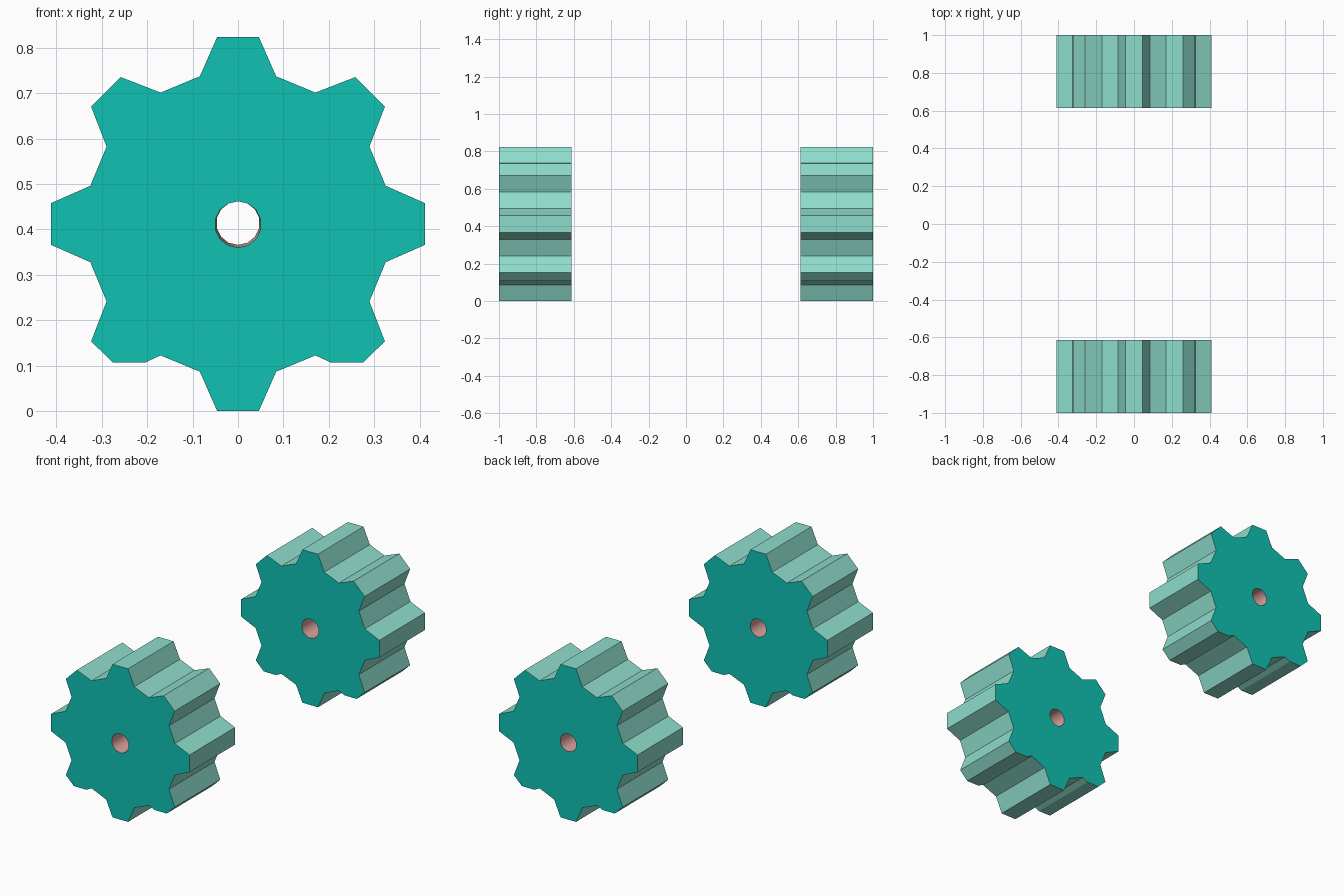
import bpy, bmesh
from math import sin, cos, radians, pi

if "Cube" in bpy.data.objects:
    bpy.data.objects.remove(bpy.data.objects["Cube"])

CZ = 0.412                      # axle height
TIP, ROOT, CUT = 0.414, 0.336, 0.107


def material(name, rgb):
    m = bpy.data.materials.new(name)
    m.diffuse_color = (*rgb, 1)
    m.use_nodes = True
    m.node_tree.nodes["Principled BSDF"].inputs["Base Color"].default_value = m.diffuse_color
    return m


MATS = [material("teal_face", (0.005, 0.54, 0.45)),
        material("pale_teal_teeth", (0.27, 0.72, 0.60)),
        material("pink_bore", (0.72, 0.36, 0.33))]


def polar(r, deg):
    return r * sin(radians(deg)), CZ + r * cos(radians(deg))


def gear_profile():
    pts = []
    for i in range(8):
        a = i * 45
        tooth = [polar(ROOT, a - 14.5), polar(TIP, a - 6.4),
                 polar(TIP, a + 6.4), polar(ROOT, a + 14.5)]
        # the two lower diagonal teeth have a clipped corner
        if i == 3:
            tooth[2:3] = [(0.276, CUT), (0.204, CUT)]
        if i == 5:
            tooth[1:2] = [(-0.204, CUT), (-0.276, CUT)]
        pts += tooth
    return pts


def bore_profile(r, z, n=14):
    return [(r * sin(2 * pi * k / n), z + r * cos(2 * pi * k / n)) for k in range(n)]


def make_gear(name, y0, y1):
    bm = bmesh.new()

    def loop(pts, y):
        vs = [bm.verts.new((x, y, z)) for x, z in pts]
        return vs, [bm.edges.new((vs[i - 1], vs[i])) for i in range(len(vs))]

    def wall(a, b, mat, smooth):
        for i in range(len(a)):
            f = bm.faces.new((a[i - 1], a[i], b[i], b[i - 1]))
            f.material_index, f.smooth = mat, smooth

    outer = [loop(gear_profile(), y) for y in (y0, y1)]
    # bore narrows slightly towards the back
    bore = [loop(bore_profile(0.051, 0.411), y0), loop(bore_profile(0.048, 0.414), y1)]
    # end faces with the hole left open
    for k in (0, 1):
        bmesh.ops.triangle_fill(bm, use_beauty=True, edges=outer[k][1] + bore[k][1])
    # toothed rim and bore wall
    wall(outer[0][0], outer[1][0], 1, False)
    wall(bore[0][0], bore[1][0], 2, True)
    bmesh.ops.recalc_face_normals(bm, faces=bm.faces[:])
    me = bpy.data.meshes.new(name)
    bm.to_mesh(me)
    bm.free()
    for m in MATS:
        me.materials.append(m)
    ob = bpy.data.objects.new(name, me)
    bpy.context.collection.objects.link(ob)


make_gear("front_gear", -1.0, -0.613)
make_gear("back_gear", 0.613, 1.0)
